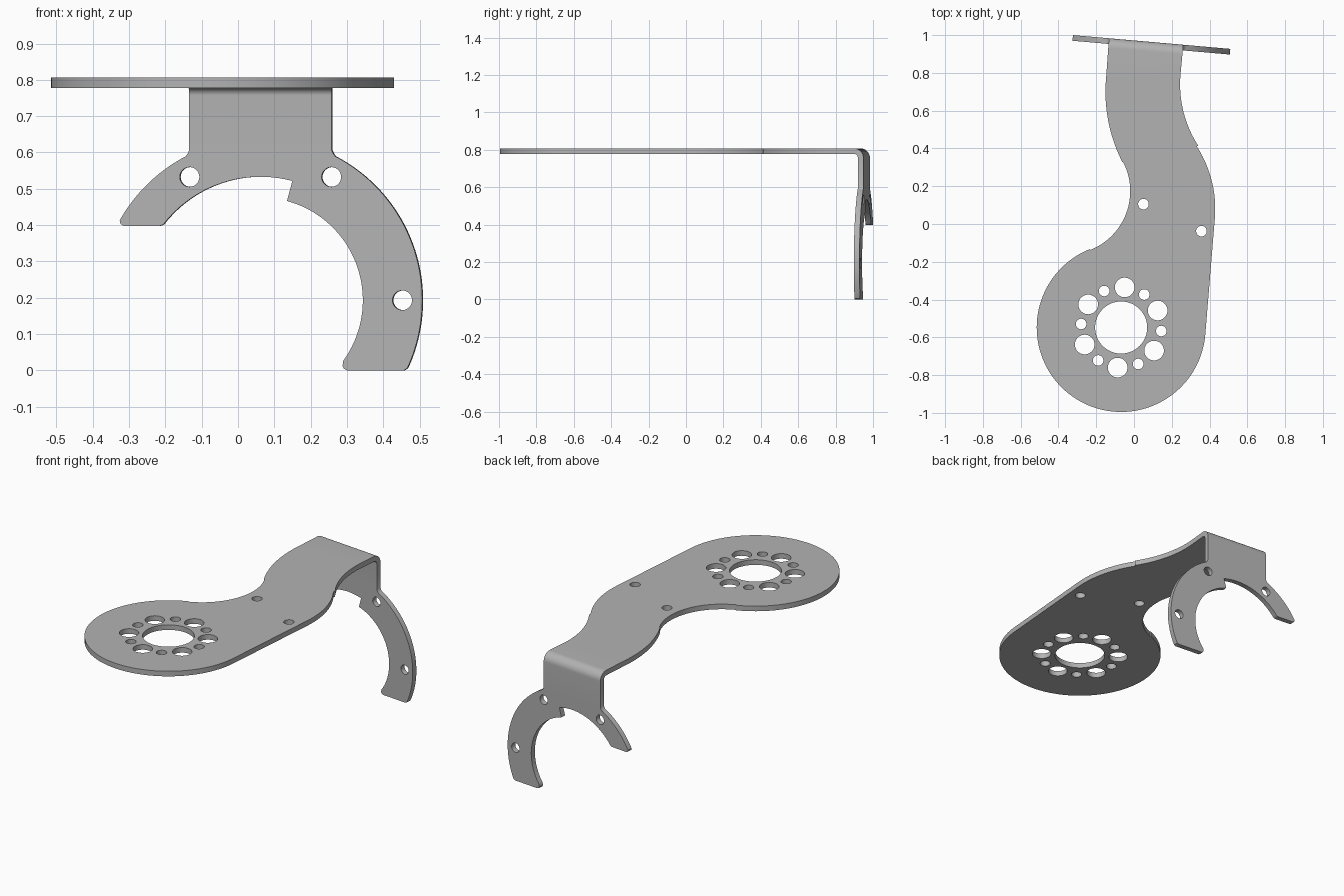
import bpy, bmesh
from math import sin, cos, radians
from mathutils import Matrix, Vector

if "Cube" in bpy.data.objects:
    bpy.data.objects.remove(bpy.data.objects["Cube"], do_unlink=True)

THICK, HALF_STRAP, STRAP_U = 0.03, 0.197, -0.02
BEND_V, BEND_Z = 0.918, 0.757
YAW = Matrix.Rotation(radians(-5), 4, 'Z')

metal = bpy.data.materials.new("grey_metal")
metal.use_nodes = True
GREY = (0.45, 0.45, 0.45, 1)
metal.diffuse_color = GREY
metal.node_tree.nodes["Principled BSDF"].inputs["Base Color"].default_value = GREY


def arc(cx, cy, r, start, end, n=32):
    angles = [radians(start + (end - start) * i / n) for i in range(n + 1)]
    return [(cx + r * cos(a), cy + r * sin(a)) for a in angles]


def hole(cx, cy, r):
    return arc(cx, cy, r, 0, 360, 48)[:-1]


def add_sheet(bm, outlines, depth, matrix):
    """Fill the outlines (outer edge and holes), give them depth, add to bm."""
    curve = bpy.data.curves.new("outline", 'CURVE')
    curve.dimensions, curve.fill_mode, curve.extrude = '2D', 'BOTH', depth / 2
    for points in outlines:
        spline = curve.splines.new('POLY')
        spline.points.add(len(points) - 1)
        for p, (x, y) in zip(spline.points, points):
            p.co = (x, y, 0, 1)
        spline.use_cyclic_u = True
    helper = bpy.data.objects.new("outline", curve)
    bpy.context.collection.objects.link(helper)
    bpy.context.view_layer.update()
    graph = bpy.context.evaluated_depsgraph_get()
    mesh = bpy.data.meshes.new_from_object(helper.evaluated_get(graph))
    mesh.transform(matrix)
    bm.from_mesh(mesh)
    bpy.data.objects.remove(helper, do_unlink=True)
    bpy.data.curves.remove(curve)
    bpy.data.meshes.remove(mesh)


bm = bmesh.new()

# Flat arm: round head, S-shaped neck, straight end at the bend
HX, HY, HR = -0.068, -0.548, 0.447
corners = [tuple((YAW @ Vector((STRAP_U + s * HALF_STRAP, BEND_V, 0))).xy) for s in (1, -1)]
arm = (arc(HX, HY, HR, 111.7, 355, 90)
       + arc(-0.18, 0.08, 0.61, -5, 32.8)
       + arc(0.844, 0.74, 0.60, 212.8, 175)
       + corners
       + arc(0.669, 0.70, 0.82, 175, 207)
       + arc(-0.355, 0.174, 0.335, 27, -68.3))
arm_holes = [hole(HX, HY, 0.138), hole(0.05, 0.105, 0.028), hole(0.357, -0.038, 0.028)]
for k in range(6):
    for angle, r in ((25, 0.052), (55, 0.028)):
        a = radians(angle + 60 * k)
        arm_holes.append(hole(HX + 0.213 * cos(a), HY + 0.213 * sin(a), r))
add_sheet(bm, [arm] + arm_holes, THICK, Matrix.Translation((0, 0, BEND_Z + 0.035)))

# Rounded bend, swept across the strap
bend = arc(0, 0, 0.05, 90, 0, 10) + arc(0, 0, 0.02, 0, 90, 10)
axes = Matrix(((0, 0, 1, 0), (1, 0, 0, 0), (0, 1, 0, 0), (0, 0, 0, 1)))
add_sheet(bm, [bend], 2 * HALF_STRAP,
          YAW @ Matrix.Translation((STRAP_U, BEND_V, BEND_Z)) @ axes)

# Hanging strap and open ring, drawn about the ring centre
RZ, R_OUT, R_STEP, R_IN = 0.193, 0.447, 0.340, 0.283
top = BEND_Z - RZ
ring = ([(-HALF_STRAP, top), (-HALF_STRAP, 0.413), (-0.201, 0.404)]
        + arc(0, 0, R_OUT, 117.5, 150.5)
        + [(-0.387, 0.210), (-0.378, 0.205), (-0.278, 0.205), (-0.270, 0.208)]
        + arc(0, 0, R_STEP, 142, 75)
        + arc(0, 0, R_IN, 75, -36, 48)
        + [(0.227, -0.181), (0.231, -0.189), (0.240, -RZ),
           (0.396, -RZ), (0.405, -0.188)]
        + arc(0, 0, R_OUT, -23.3, 62.5, 48)
        + [(0.201, 0.404), (HALF_STRAP, 0.413), (HALF_STRAP, top)])
ring_holes = [hole(0.392 * cos(radians(a)), 0.392 * sin(radians(a)), 0.027)
              for a in (0, 60, 120)]
add_sheet(bm, [ring] + ring_holes, THICK,
          YAW @ Matrix.Translation((STRAP_U, BEND_V + 0.035, RZ))
          @ Matrix.Rotation(radians(90), 4, 'X'))

# Weld the three sections and drop the walls hidden inside the joints
bmesh.ops.remove_doubles(bm, verts=bm.verts, dist=0.0002)
hidden = [f for f in bm.faces if all(len(e.link_faces) > 2 for e in f.edges)]
bmesh.ops.delete(bm, geom=hidden, context='FACES')
bmesh.ops.recalc_face_normals(bm, faces=bm.faces)
for f in bm.faces:
    f.material_index = 0

mesh = bpy.data.meshes.new("bent_bracket")
bm.to_mesh(mesh)
bm.free()
mesh.materials.clear()
mesh.materials.append(metal)
bracket = bpy.data.objects.new("bent_bracket", mesh)
bpy.context.collection.objects.link(bracket)
bpy.context.view_layer.objects.active = bracket
bracket.select_set(True)
bpy.ops.object.shade_smooth_by_angle(angle=radians(30))
